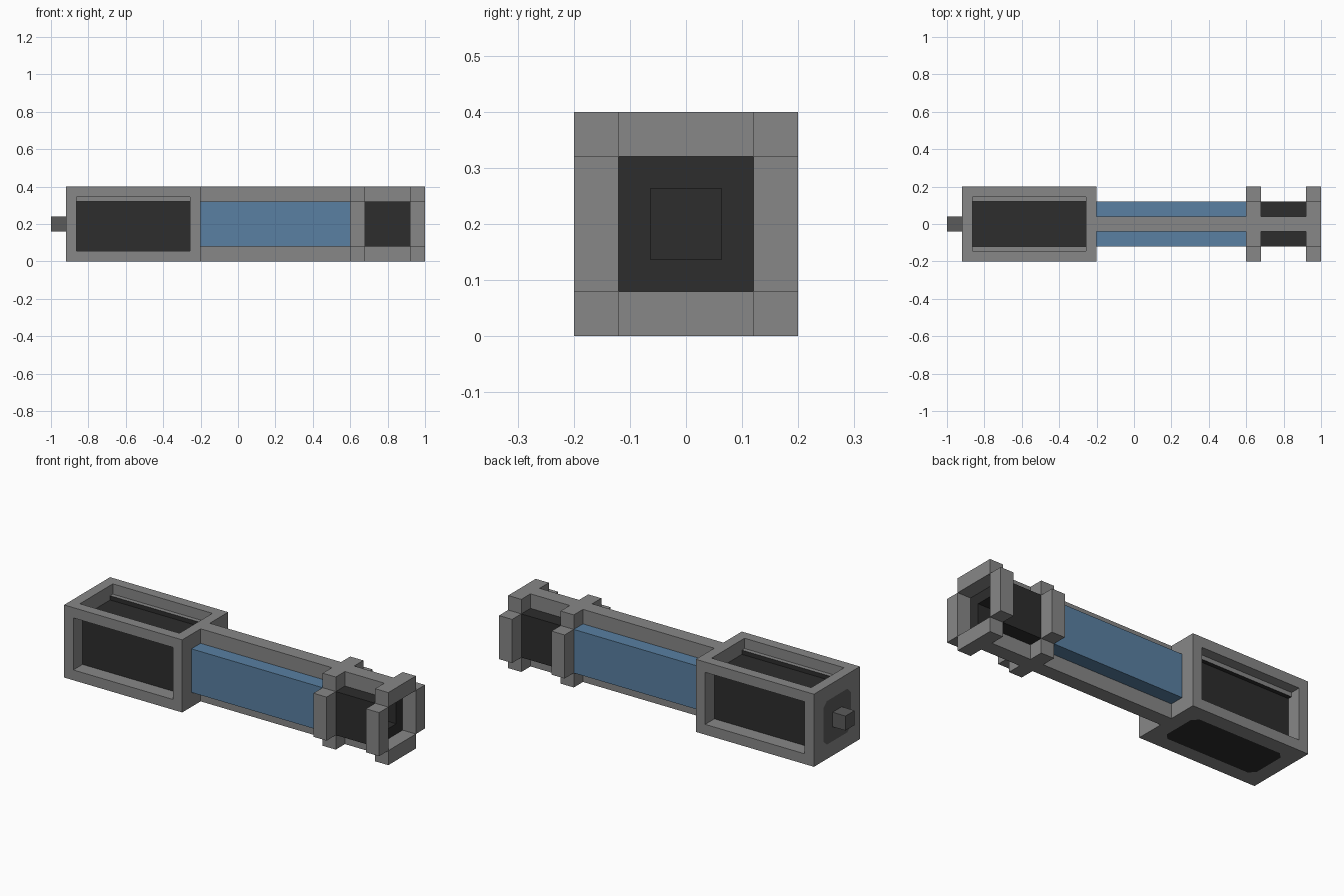
import bpy, bmesh
from mathutils import Vector

if "Cube" in bpy.data.objects:
    bpy.data.objects.remove(bpy.data.objects["Cube"])


def material(name, color):
    m = bpy.data.materials.new(name)
    m.diffuse_color = (*color, 1)
    m.use_nodes = True
    m.node_tree.nodes["Principled BSDF"].inputs["Base Color"].default_value = m.diffuse_color
    return m


GREY = material("grey metal", (0.245, 0.245, 0.245))
DARK = material("dark core", (0.026, 0.026, 0.026))
MID = material("mid grey", (0.105, 0.105, 0.105))
BLUE = material("blue panel", (0.10, 0.215, 0.36))


def add_object(name, bm, mats):
    mesh = bpy.data.meshes.new(name)
    bm.to_mesh(mesh)
    bm.free()
    for m in mats:
        mesh.materials.append(m)
    ob = bpy.data.objects.new(name, mesh)
    bpy.context.collection.objects.link(ob)
    return ob


def box_mesh(x, y, z):
    bm = bmesh.new()
    bmesh.ops.create_cube(bm, size=1)
    for v in bm.verts:
        v.co = Vector([(a + b) / 2 + c * (b - a) for (a, b), c in zip((x, y, z), v.co)])
    bm.normal_update()
    return bm


def box(name, x, y, z, mat):
    return add_object(name, box_mesh(x, y, z), [mat])


def recess(bm, direction, border, depth, index=1, wall_index=0):
    """Sink a window into the face pointing along direction."""
    face = max(bm.faces, key=lambda f: f.normal.dot(Vector(direction)))
    bmesh.ops.inset_region(bm, faces=[face], thickness=border)
    walls = bmesh.ops.inset_region(bm, faces=[face], thickness=0, depth=-depth)["faces"]
    for f in walls:
        f.material_index = wall_index
    face.material_index = index


def cut_corner_plate(name, corners, cut, mat):
    """Flat plate with clipped corners."""
    bm = bmesh.new()
    pts = []
    for i, c in enumerate(corners):
        c = Vector(c)
        for other in (corners[i - 1], corners[(i + 1) % 4]):
            pts.append(c + (Vector(other) - c).normalized() * cut)
    bm.faces.new([bm.verts.new(p) for p in pts])
    return add_object(name, bm, [mat])


# Rear housing with sunken windows on front, back and top
bm = box_mesh((-0.92, -0.2), (-0.2, 0.2), (0, 0.4))
for d in ((0, -1, 0), (0, 1, 0), (0, 0, 1)):
    recess(bm, d, 0.08, 0.08)
add_object("rear_housing", bm, [GREY, DARK])

# Flush plates under and behind the housing
cut_corner_plate("underside_plate", [(-0.84, -0.12, -0.001), (-0.84, 0.12, -0.001),
                                     (-0.28, 0.12, -0.001), (-0.28, -0.12, -0.001)], 0.03, DARK)
cut_corner_plate("rear_plate", [(-0.921, -0.12, 0.08), (-0.921, -0.12, 0.32),
                                (-0.921, 0.12, 0.32), (-0.921, 0.12, 0.08)], 0.03, MID)
box("rear_stud", (-1, -0.92), (-0.04, 0.04), (0.16, 0.24), MID)

# Middle body and the rails along top and bottom
box("middle_body", (-0.2, 0.6), (-0.12, 0.12), (0.08, 0.32), BLUE)
for name, z in (("bottom", (0, 0.08)), ("top", (0.32, 0.4))):
    box(name + "_rail", (-0.2, 1), (-0.04, 0.04), z, GREY)

# Dark end core with a square bore
bm = box_mesh((0.6, 0.92), (-0.12, 0.12), (0.08, 0.32))
recess(bm, (1, 0, 0), 0.08, 0.16, 0, 0)
add_object("end_core", bm, [DARK])

# Two cross-shaped collars: four bars each, corners left open
for collar, x in (("inner", (0.6, 0.68)), ("outer", (0.92, 1))):
    for side, z in (("bottom", (0, 0.08)), ("top", (0.32, 0.4))):
        box(f"{collar}_collar_{side}", x, (-0.12, 0.12), z, GREY)
    for side, y in (("front", (-0.2, -0.12)), ("back", (0.12, 0.2))):
        box(f"{collar}_collar_{side}", x, y, (0.08, 0.32), GREY)
